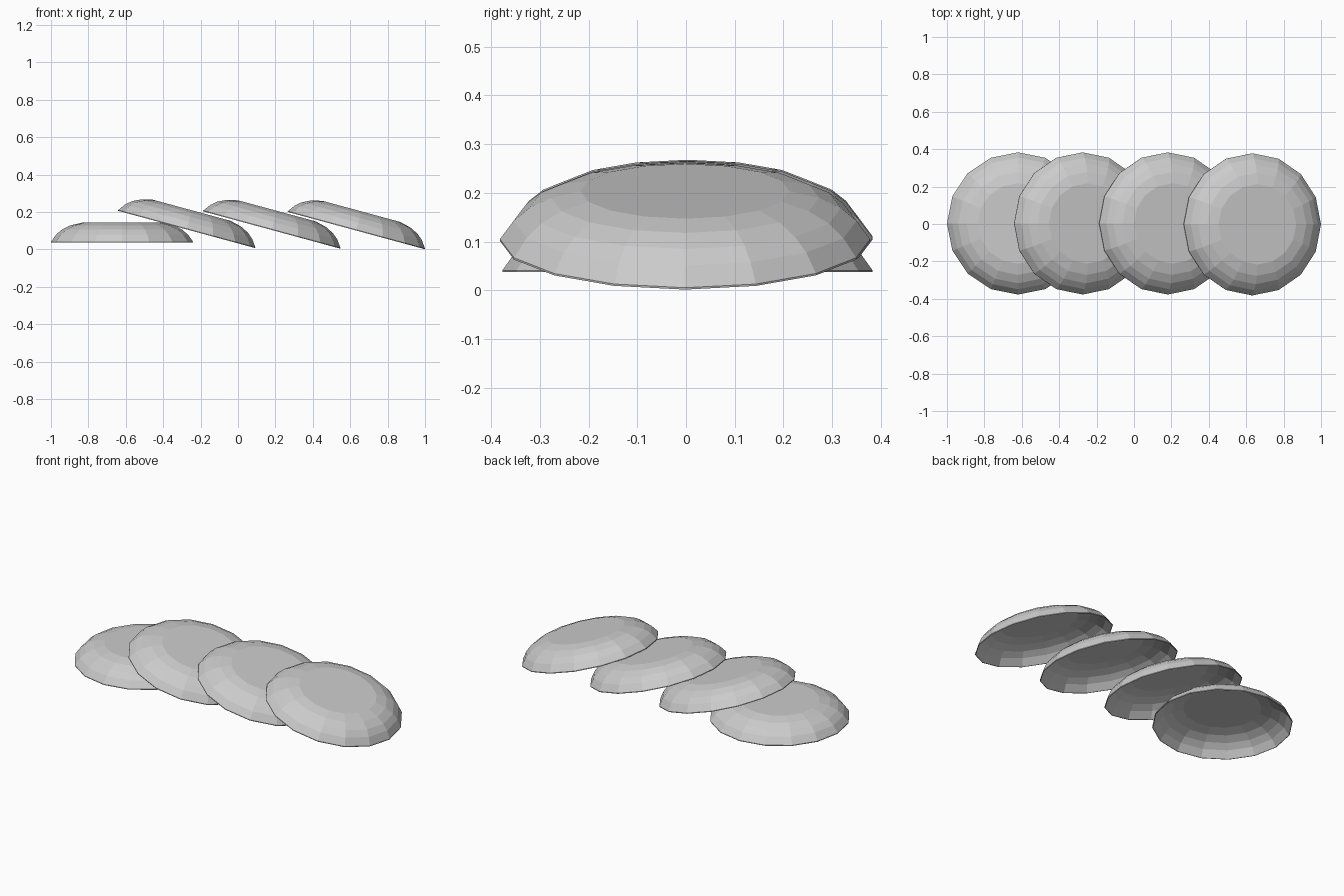
import bpy, math
from mathutils import Matrix

cube = bpy.data.objects.get("Cube")
if cube:
    bpy.data.objects.remove(cube, do_unlink=True)

GREY = (0.6, 0.6, 0.6, 1)
mat = bpy.data.materials.new("light grey")
mat.use_nodes = True
mat.diffuse_color = GREY
mat.node_tree.nodes["Principled BSDF"].inputs["Base Color"].default_value = GREY

SIDES = 16
# Shell cross-section from the rim to the flat crown: radius, height
OUTER = [(0.38, 0), (0.38, 0.004), (0.352, 0.043), (0.32, 0.07),
         (0.275, 0.092), (0.215, 0.106)]
WALL = 0.003
INNER = [(r - WALL, max(h - WALL, 0)) for r, h in OUTER if h != 0.004]


def shell(name, location, tilt):
    """Hollow faceted dome, open below, leaning down towards +x."""
    rings = INNER[::-1] + OUTER
    verts = [(r * math.cos(a), r * math.sin(a), h) for r, h in rings
             for a in (math.tau * i / SIDES for i in range(SIDES))]
    faces = []
    for k in range(len(rings) - 1):
        for i in range(SIDES):
            a, b = k * SIDES + i, k * SIDES + (i + 1) % SIDES
            faces.append((a, b, b + SIDES, a + SIDES))
    # Flat ceiling inside and flat crown outside
    faces.append(tuple(reversed(range(SIDES))))
    faces.append(tuple(range(len(verts) - SIDES, len(verts))))
    mesh = bpy.data.meshes.new(name)
    mesh.from_pydata(verts, [], faces)
    mesh.transform(Matrix.Translation(location) @ Matrix.Rotation(math.radians(tilt), 4, "Y"))
    mesh.materials.append(mat)
    mesh.update()
    obj = bpy.data.objects.new(name, mesh)
    bpy.context.collection.objects.link(obj)


# One shell lies flat, three lean in a row on their neighbours
shell("flat_shell", (-0.62, 0.003, 0.037), 0)
shell("leaning_shell_1", (-0.275, 0.003, 0.107), 15.2)
shell("leaning_shell_2", (0.18, 0.003, 0.104), 15.2)
shell("leaning_shell_3", (0.632, -0.002, 0.101), 15.2)
